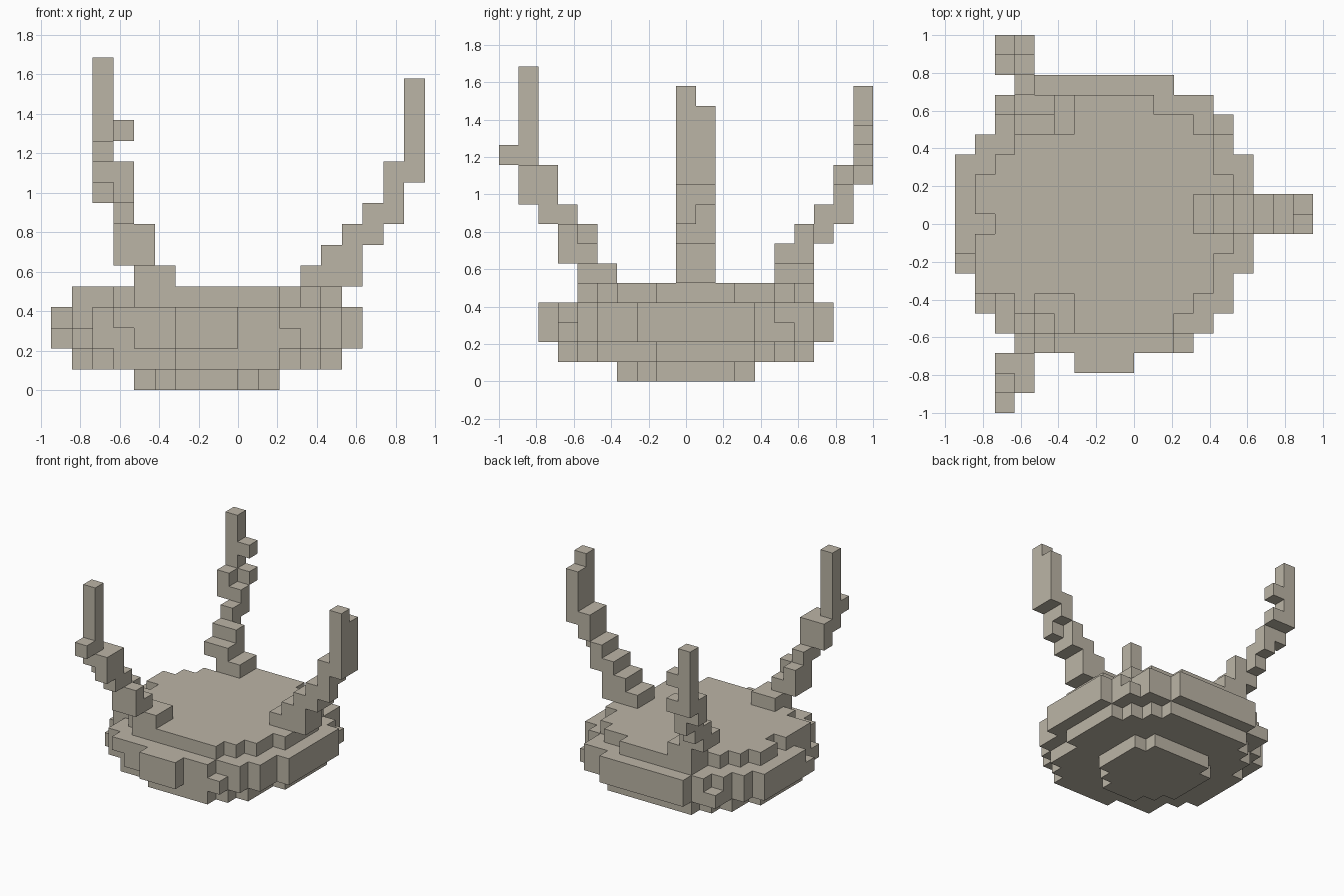
import bpy, bmesh
from mathutils import Vector

default_cube = bpy.data.objects.get("Cube")
if default_cube:
    bpy.data.objects.remove(default_cube, do_unlink=True)

UNIT = 2 / 19                      # edge of one block
ORIGIN = Vector((9, 9.5, 0))       # grid point at the centre of the floor

stone = bpy.data.materials.new("warm_grey_stone")
stone.use_nodes = True
stone_colour = (0.5, 0.46, 0.38, 1)
stone.diffuse_color = stone_colour
stone.node_tree.nodes["Principled BSDF"].inputs["Base Color"].default_value = stone_colour


def corner_loop(cell, axis, side):
    """Four grid corners of one face of a block, wound to face outward."""
    first, second = (axis + 1) % 3, (axis + 2) % 3
    loop = []
    for a, b in ((0, 0), (1, 0), (1, 1), (0, 1)):
        corner = list(cell)
        corner[axis] += side
        corner[first] += a
        corner[second] += b
        loop.append(tuple(corner))
    return loop if side else loop[::-1]


def build_blocks(name, cells):
    """Make one object from the outer skin of a set of blocks."""
    bm = bmesh.new()
    verts = {}
    for cell in sorted(cells):
        for axis in range(3):
            for side in (0, 1):
                neighbour = list(cell)
                neighbour[axis] += 1 if side else -1
                if tuple(neighbour) in cells:
                    continue
                face = []
                for corner in corner_loop(cell, axis, side):
                    if corner not in verts:
                        verts[corner] = bm.verts.new((Vector(corner) - ORIGIN) * UNIT)
                    face.append(verts[corner])
                bm.faces.new(face)
    bmesh.ops.dissolve_limit(bm, angle_limit=0.01, verts=bm.verts, edges=bm.edges)
    mesh = bpy.data.meshes.new(name)
    bm.to_mesh(mesh)
    bm.free()
    mesh.materials.append(stone)
    obj = bpy.data.objects.new(name, mesh)
    bpy.context.collection.objects.link(obj)


def layer(level, first_row, starts, ends):
    """Blocks of one flat layer, given the extent of each row."""
    return {(x, first_row + row, level)
            for row, (start, end) in enumerate(zip(starts, ends))
            for x in range(start, end + 1)}


def boxes(*extents):
    """Blocks inside inclusive x, y and z ranges."""
    return {(x, y, z)
            for (xa, xb), (ya, yb), (za, zb) in extents
            for x in range(xa, xb + 1)
            for y in range(ya, yb + 1)
            for z in range(za, zb + 1)}


# Rounded body, from the foot to the flat top
body = layer(0, 6, [6, 5, 4, 4, 4, 4, 5], [8, 9, 10, 10, 10, 10, 9])
body |= layer(1, 3, [6, 3, 3, 2] + [1] * 5 + [2, 2, 3, 4],
              [10, 11, 12, 12, 12] + [13] * 5 + [12, 11, 10])
body |= layer(2, 2, [6, 4, 2, 1, 1] + [0] * 6 + [1, 2, 2, 4],
              [8, 11, 12, 13, 13] + [14] * 6 + [13, 13, 12, 10])
body |= layer(3, 2, [6, 3, 2, 2, 1, 1] + [0] * 5 + [1, 2, 3, 4],
              [8, 10, 12, 13, 13] + [14] * 6 + [13, 12, 12, 10])
body |= layer(4, 4, [4, 3, 1, 1, 1, 2, 1, 1, 2, 3, 4, 4],
              [10, 11, 12, 12] + [13] * 4 + [12, 12, 11, 9])
build_blocks("body", body)

# Stepped prong on the left side
build_blocks("left_prong", boxes(
    ((12, 14), (9, 10), (5, 5)),
    ((13, 14), (9, 10), (6, 6)),
    ((14, 15), (9, 10), (7, 7)),
    ((15, 15), (9, 10), (8, 8)),
    ((16, 16), (9, 9), (8, 8)),
    ((16, 16), (9, 10), (9, 10)),
    ((17, 17), (9, 10), (10, 13)),
    ((17, 17), (9, 9), (14, 14))))

# Tall stepped prong at the front
build_blocks("front_prong", boxes(
    ((4, 5), (4, 5), (5, 5)),
    ((3, 4), (3, 4), (6, 6)),
    ((3, 4), (3, 3), (7, 7)),
    ((3, 3), (4, 4), (7, 7)),
    ((3, 3), (2, 3), (8, 8)),
    ((3, 3), (1, 2), (9, 9)),
    ((2, 2), (2, 2), (9, 9)),
    ((2, 3), (1, 2), (10, 10)),
    ((2, 2), (0, 1), (11, 11)),
    ((2, 2), (1, 1), (12, 15))))

# Stepped prong at the back, with a small side stub
build_blocks("back_prong", boxes(
    ((4, 5), (14, 15), (5, 5)),
    ((3, 4), (14, 15), (6, 6)),
    ((3, 4), (15, 15), (7, 7)),
    ((3, 3), (16, 16), (7, 7)),
    ((3, 3), (16, 17), (8, 8)),
    ((2, 3), (17, 17), (9, 9)),
    ((2, 2), (17, 18), (10, 10)),
    ((3, 3), (18, 18), (10, 10)),
    ((2, 2), (18, 18), (11, 14)),
    ((3, 3), (18, 18), (12, 12))))
